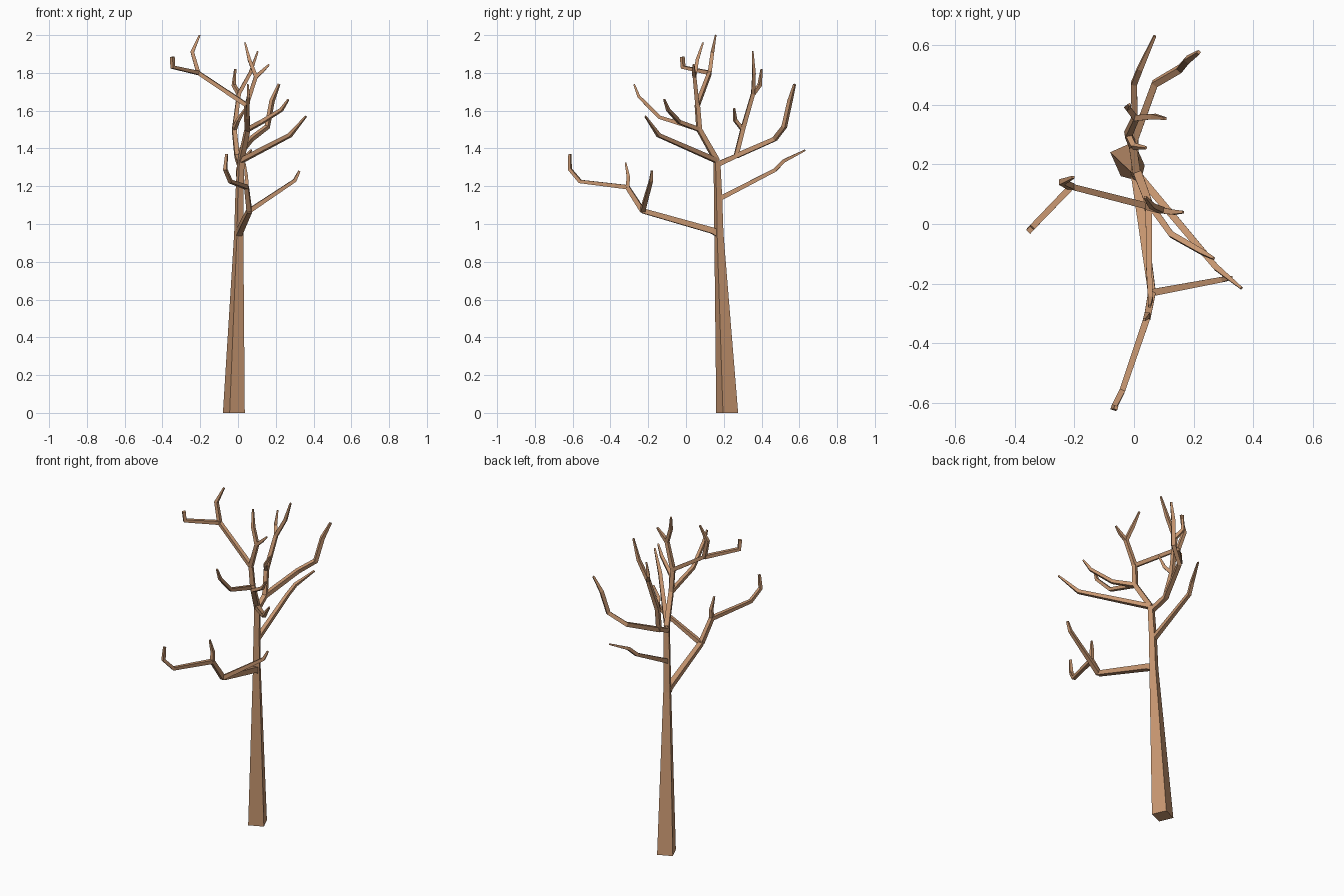
import bpy, bmesh, math
from mathutils import Vector, Quaternion

# One bark colour for the whole tree
bark = bpy.data.materials.new("bark_brown")
bark.diffuse_color = (0.58, 0.31, 0.165, 1)


def limb(name, points, r0, r1, tip=None, flat=False, spin=45):
    """Four-sided tapering tube along points; tip = radius of last ring."""
    pts = [Vector(p) for p in points]
    n = len(pts)
    segs = [(b - a).normalized() for a, b in zip(pts, pts[1:])]
    tans = [segs[0]] + [(a + b).normalized() for a, b in zip(segs, segs[1:])] + [segs[-1]]
    if flat:
        tans = [Vector((0, 0, 1))] * n
    # starting frame, then carried along the path without twisting
    ref = Vector((1, 0, 0)) if abs(tans[0].z) > 0.9 else Vector((0, 0, 1))
    u = (ref - tans[0] * ref.dot(tans[0])).normalized()
    u = Quaternion(tans[0], math.radians(spin)) @ u
    total = sum((b - a).length for a, b in zip(pts, pts[1:]))
    bm = bmesh.new()
    rings, run = [], 0.0
    for i, p in enumerate(pts):
        if i:
            u = tans[i - 1].rotation_difference(tans[i]) @ u
            run += (pts[i] - pts[i - 1]).length
        v = tans[i].cross(u)
        r = r0 + (r1 - r0) * run / total
        if tip and i == n - 1:
            r = tip
        rings.append([bm.verts.new(p + r * (u * math.cos(k * math.pi / 2) + v * math.sin(k * math.pi / 2)))
                      for k in range(4)])
    for a, b in zip(rings, rings[1:]):
        for k in range(4):
            bm.faces.new((a[k], a[(k + 1) % 4], b[(k + 1) % 4], b[k]))
    bm.faces.new(rings[0][::-1])
    bm.faces.new(rings[-1])
    me = bpy.data.meshes.new(name)
    bm.to_mesh(me)
    bm.free()
    me.materials.append(bark)
    ob = bpy.data.objects.new(name, me)
    bpy.context.collection.objects.link(ob)
    return ob


# Shared fork positions
low_fork = (0.06, -0.23, 1.07)
low_fork2 = (0.045, -0.31, 1.195)
crown = (0.015, 0.163, 1.335)
front_fork = (0.05, 0.07, 1.50)
top_fork = (0.045, 0.06, 1.63)
left_fork = (-0.21, 0.125, 1.80)
peak_fork = (0.095, 0.045, 1.78)
back_fork = (-0.005, 0.265, 1.36)
back_fork2 = (-0.02, 0.30, 1.50)
back_fork3 = (0.005, 0.355, 1.69)

# Trunk: square section, flat on the ground
trunk = limb("trunk", [(-0.022, 0.218, 0), (0.004, 0.174, 0.95)], 0.062, 0.026, flat=True, spin=-21)
limb("upper_trunk", [(0.004, 0.174, 0.95), (0.007, 0.17, 1.14), crown], 0.026, 0.02, flat=True, spin=-21)

# Low front limb and its forks
limb("low_limb", [(0.004, 0.165, 0.95), (0.01, 0.14, 0.965), low_fork], 0.023, 0.018)
limb("low_right_branch", [low_fork, (0.30, -0.185, 1.23), (0.325, -0.18, 1.28)], 0.017, 0.012, 0.008)
limb("low_front_limb", [low_fork, low_fork2], 0.018, 0.016)
limb("low_front_branch", [low_fork2, (-0.04, -0.56, 1.225), (-0.068, -0.615, 1.29), (-0.06, -0.615, 1.37)],
     0.016, 0.012, 0.009)
limb("low_front_twig", [low_fork2, (0.045, -0.305, 1.25), (0.035, -0.32, 1.325)], 0.014, 0.011, 0.006)

# Back branch halfway up
limb("back_branch", [(0.005, 0.17, 1.13), (0.0, 0.47, 1.285), (0.02, 0.52, 1.335), (0.07, 0.63, 1.39)],
     0.018, 0.011, 0.006)

# Right front branch from the crown
limb("right_branch", [crown, (0.275, -0.145, 1.47), (0.36, -0.215, 1.57)], 0.018, 0.013, 0.006)

# Front stem with two side branches
limb("front_stem", [crown, front_fork, top_fork], 0.02, 0.016)
limb("front_branch", [front_fork, (0.05, -0.14, 1.565), (0.055, -0.25, 1.675), (0.052, -0.275, 1.74)],
     0.016, 0.011, 0.006)
limb("front_right_branch", [front_fork, (0.125, -0.035, 1.54), (0.23, -0.095, 1.605), (0.267, -0.115, 1.66)],
     0.016, 0.011, 0.006)

# Top of the front stem
limb("top_stem", [top_fork, peak_fork], 0.016, 0.014)
limb("peak_twig", [peak_fork, (0.06, 0.06, 1.87), (0.037, 0.09, 1.96)], 0.014, 0.011, 0.006)
limb("peak_right_twig", [peak_fork, (0.13, 0.04, 1.81), (0.165, 0.04, 1.845)], 0.014, 0.01, 0.006)

# Long left branch and its forks
limb("left_limb", [top_fork, left_fork], 0.016, 0.014)
limb("left_peak_twig", [left_fork, (-0.242, 0.14, 1.91), (-0.203, 0.157, 2.0)], 0.015, 0.012, 0.006)
limb("left_twig", [left_fork, (-0.345, -0.015, 1.83), (-0.348, -0.02, 1.885)], 0.015, 0.014, 0.013)

# Back crown stem and its forks
limb("back_stem", [(0.01, 0.165, 1.315), back_fork, back_fork2, back_fork3], 0.019, 0.014)
limb("back_right_branch", [back_fork, (0.07, 0.47, 1.45), (0.155, 0.52, 1.515), (0.18, 0.55, 1.65),
                           (0.217, 0.575, 1.74)], 0.018, 0.014, 0.008)
limb("back_short_twig", [back_fork2, (0.0, 0.26, 1.55), (0.04, 0.255, 1.612)], 0.014, 0.011, 0.006)
limb("back_peak_twig", [back_fork3, (0.065, 0.36, 1.80), (0.105, 0.353, 1.915)], 0.014, 0.011, 0.006)
limb("back_left_twig", [back_fork3, (-0.022, 0.39, 1.735), (-0.015, 0.40, 1.82)], 0.014, 0.011, 0.006)
